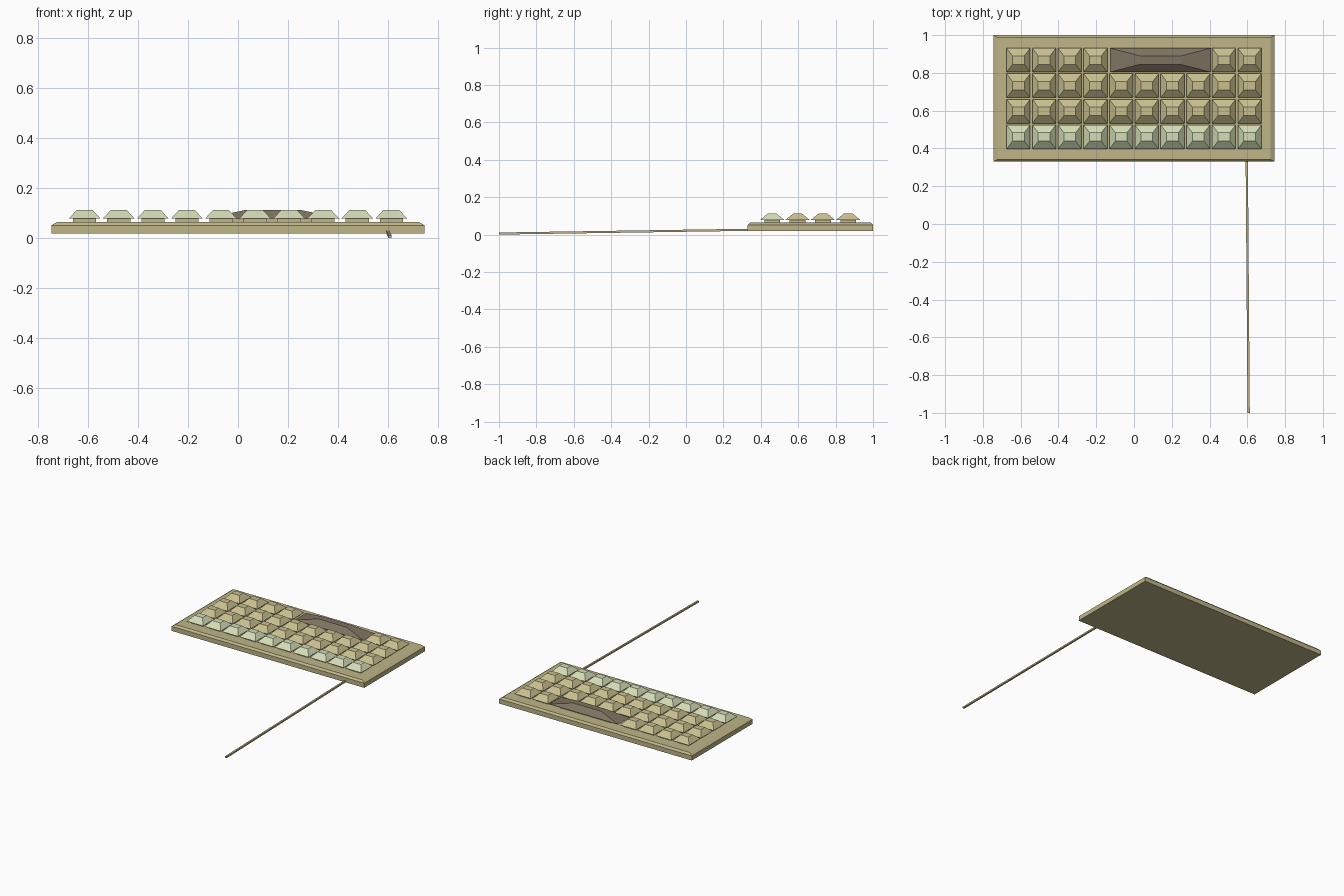
import bpy, bmesh
from mathutils import Vector

if "Cube" in bpy.data.objects:
    bpy.data.objects.remove(bpy.data.objects["Cube"])


def material(name, rgb):
    m = bpy.data.materials.new(name)
    m.diffuse_color = (*rgb, 1)
    m.use_nodes = True
    m.node_tree.nodes["Principled BSDF"].inputs["Base Color"].default_value = m.diffuse_color
    return m


KHAKI = material("khaki_case", (0.52, 0.465, 0.25))
SAND = material("sand_key", (0.58, 0.52, 0.275))
GREEN = material("pale_green_key", (0.66, 0.72, 0.47))
BROWN = material("brown_bar", (0.21, 0.17, 0.12))


def make_object(name, bm, mat):
    bmesh.ops.recalc_face_normals(bm, faces=bm.faces)
    me = bpy.data.meshes.new(name)
    bm.to_mesh(me)
    bm.free()
    me.materials.append(mat)
    ob = bpy.data.objects.new(name, me)
    bpy.context.collection.objects.link(ob)
    return ob


def stack(name, cx, cy, levels, mat):
    """Rectangular loft: levels are (z, width, depth)."""
    bm = bmesh.new()
    rings = []
    for z, w, d in levels:
        rings.append([bm.verts.new((cx + sx * w / 2, cy + sy * d / 2, z))
                      for sx, sy in ((-1, -1), (1, -1), (1, 1), (-1, 1))])
    bm.faces.new(rings[0])
    bm.faces.new(rings[-1])
    for a, b in zip(rings, rings[1:]):
        for i in range(4):
            j = (i + 1) % 4
            bm.faces.new((a[i], a[j], b[j], b[i]))
    return make_object(name, bm, mat)


# Case with a bevelled upper rim
stack("case", 0, 0.665, [(0.019, 1.49, 0.67), (0.051, 1.49, 0.67),
                         (0.064, 1.446, 0.646)], KHAKI)


def key(name, cx, cy, width, top_width, stem_width, mat):
    stack(name + "_stem", cx, cy, [(0.060, stem_width, 0.085),
                                   (0.080, stem_width, 0.085)], KHAKI)
    stack(name + "_cap", cx, cy, [(0.079, width, 0.127),
                                  (0.113, top_width, 0.045)], mat)


# Key grid, leaving four places in the back row for the long bar
PITCH = 0.136
for row in range(4):
    for col in range(10):
        if row == 3 and 4 <= col <= 7:
            continue
        key(f"key_{row}_{col}", (col - 4.5) * PITCH, 0.461 + row * 0.1355,
            0.125, 0.062, 0.092, GREEN if row == 0 else SAND)
key("long_bar", 0.14, 0.8675, 0.535, 0.216, 0.395, BROWN)

# Thin cable running forward and down to the ground
bm = bmesh.new()
ends = []
for p in (Vector((0.597, 0.335, 0.026)), Vector((0.607, -1.0, 0.006))):
    ends.append([bm.verts.new(p + Vector((x, 0, z)))
                 for x, z in ((-0.006, -0.006), (0.006, -0.006),
                              (0.006, 0.005), (-0.006, 0.005))])
for e in ends:
    bm.faces.new(e)
for i in range(4):
    j = (i + 1) % 4
    bm.faces.new((ends[0][i], ends[0][j], ends[1][j], ends[1][i]))
make_object("cable", bm, KHAKI)
